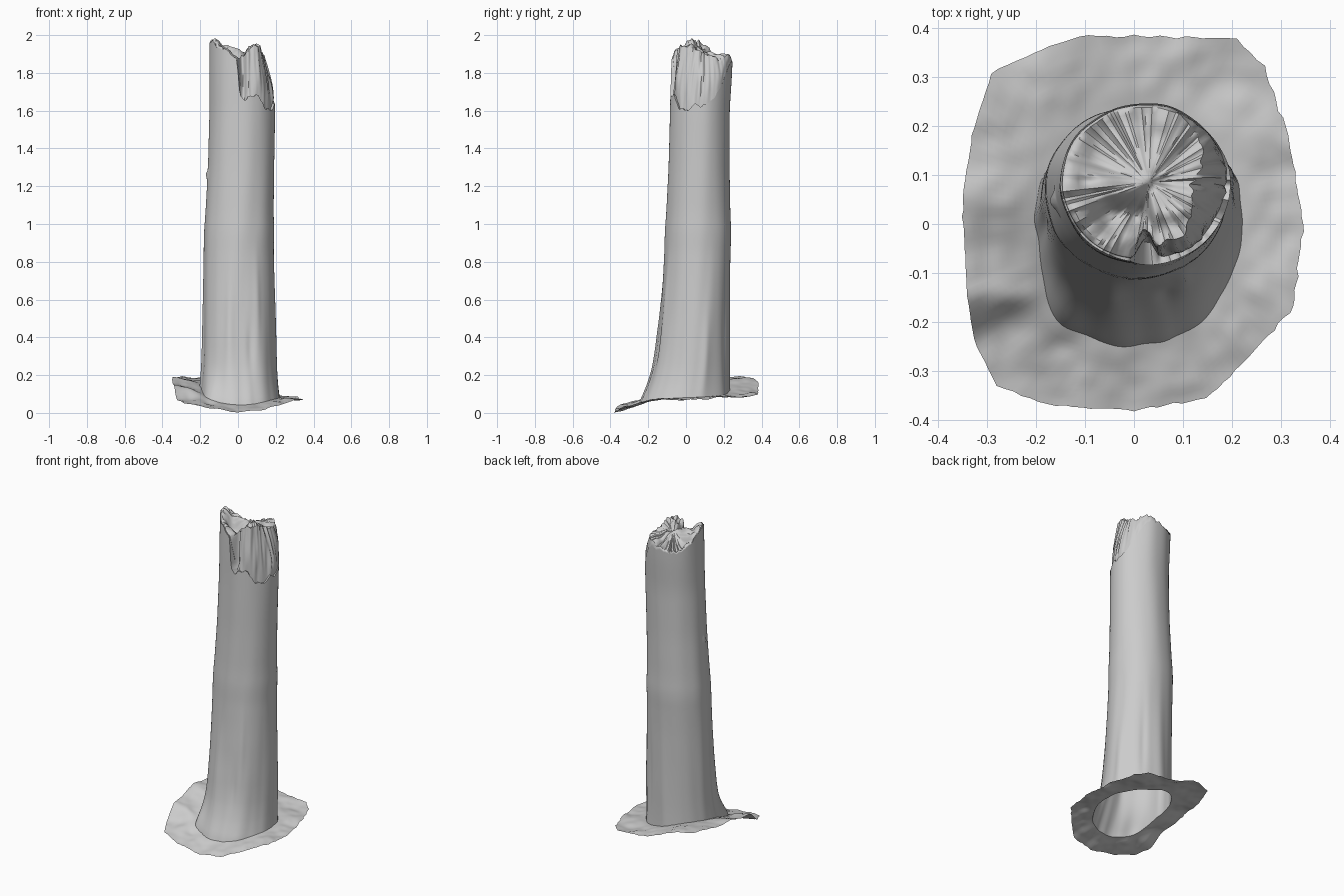
import bpy, math
from math import sin, cos, pi, exp
from mathutils import Vector, noise

N = 144  # points around every ring


def lerp_table(table, x):
    for a, b in zip(table, table[1:]):
        if x <= b[0]:
            t = max(0.0, (x - a[0]) / (b[0] - a[0]))
            return [p + (q - p) * t for p, q in zip(a[1:], b[1:])]
    return list(table[-1][1:])


def around(table, deg):
    deg %= 360
    return lerp_table(table + [(360,) + tuple(table[0][1:])], deg)


def fuzz(x, y, z):
    return noise.noise(Vector((x, y, z)))


def bump(dx, dy):
    return exp(-(dx * dx + dy * dy))


def adiff(a, b):
    return (a - b + 180) % 360 - 180


def loft(name, rings, tip=None):
    """Skin closed rings; optionally close the last ring with a tip point."""
    verts = [p for r in rings for p in r]
    faces = []
    for k in range(len(rings) - 1):
        for i in range(N):
            j = (i + 1) % N
            faces.append((k * N + i, k * N + j, (k + 1) * N + j, (k + 1) * N + i))
    if tip:
        verts.append(tip)
        b = (len(rings) - 1) * N
        faces += [(b + i, b + (i + 1) % N, len(verts) - 1) for i in range(N)]
    me = bpy.data.meshes.new(name)
    me.from_pydata(verts, [], faces)
    ob = bpy.data.objects.new(name, me)
    bpy.context.collection.objects.link(ob)
    bpy.context.view_layer.objects.active = ob
    ob.select_set(True)
    bpy.ops.object.shade_smooth_by_angle(angle=math.radians(50))
    ob.select_set(False)
    return ob


# trunk profile: z, left x, right x, front y, back y
PROFILE = [(0.03, -.215, .23, -.26, .235), (0.1, -.205, .218, -.225, .232),
           (0.2, -.195, .207, -.187, .23), (0.3, -.19, .203, -.165, .23),
           (0.5, -.187, .198, -.139, .23), (0.7, -.184, .193, -.122, .232),
           (0.88, -.182, .19, -.112, .237), (0.95, -.182, .194, -.112, .241),
           (1.05, -.174, .19, -.104, .235), (1.3, -.159, .191, -.092, .23),
           (1.6, -.149, .195, -.083, .232), (1.8, -.15, .195, -.08, .245),
           (2.0, -.15, .195, -.075, .25)]

# ground edge: angle, x, y, z
EDGE = [(0, .345, 0, .07), (30, .315, .18, .08), (50, .265, .32, .09), (60, .21, .378, .09),
        (90, 0, .383, .12), (105, -.11, .383, .16), (118, -.19, .355, .18),
        (132, -.29, .31, .19), (150, -.33, .18, .185), (172, -.35, .05, .18),
        (203, -.34, -.15, .14), (216, -.325, -.24, .07), (230, -.28, -.33, .05),
        (246, -.17, -.37, .03), (270, 0, -.38, .004), (293, .15, -.355, .02),
        (312, .24, -.265, .05), (332, .325, -.17, .07)]

# broken rim: angle, outer rim z, ledge depth, inner shard z, inner shard inset
RIM = [(0, 1.62, .012, 1.91, .075), (12, 1.64, .008, 1.90, .06), (25, 1.66, .004, 1.89, .04),
       (45, 1.75, .002, 1.87, .02), (62, 1.84, .003, 1.90, .01), (75, 1.86, .003, 1.89, .01),
       (100, 1.85, .003, 1.86, .008), (130, 1.84, .003, 1.85, .008),
       (155, 1.89, .003, 1.90, .01), (175, 1.945, .004, 1.95, .012),
       (205, 1.975, .004, 1.985, .015), (220, 1.93, .005, 1.94, .015),
       (240, 1.925, .005, 1.93, .018), (254, 1.885, .006, 1.88, .02),
       (261, 1.87, .008, 1.88, .03), (266, 1.67, .05, 1.88, .07), (275, 1.655, .05, 1.89, .07),
       (281, 1.68, .015, 1.93, .04), (300, 1.68, .012, 1.945, .035),
       (315, 1.61, .012, 1.94, .045), (335, 1.60, .014, 1.93, .065), (350, 1.64, .012, 1.92, .075)]


def trunk_point(deg, z, inset=0.0):
    # average neighbouring profile samples so the silhouette bends softly
    s = [lerp_table(PROFILE, z + d) for d in (-.04, 0, .04)]
    x0, x1, y0, y1 = [sum(v) / 3 for v in zip(*s)]
    a = math.radians(deg)
    c, sn = cos(a), sin(a)
    low = max(0.0, 1 - z / 1.0)
    f = 1 + .022 * fuzz(c * 2, sn * 2, z * 1.5) + .05 * low * fuzz(c * 3.2, sn * 3.2, z * 1.1 + 7)
    # bark furrows, a root swelling and a small knot
    for ang, zc, w, h, amt in ((255, .45, 6, .25, .035), (288, .35, 6, .13, -.04),
                               (300, .6, 5, .2, .025), (20, .3, 6, .22, .035),
                               (60, .4, 6, .25, -.035), (190, .3, 6, .25, -.03),
                               (188, 1.26, 6, .02, .07), (228, .08, 14, .1, .12)):
        f += amt * bump(adiff(deg, ang) / w, (z - zc) / h)
    rx, ry = (x1 - x0) / 2, (y1 - y0) / 2
    k = f - inset / .172
    return ((x0 + x1) / 2 + rx * k * c, (y0 + y1) / 2 + ry * k * sn, z)


def base_z(deg):
    return .03 + .7 * sum(around(EDGE, deg + d)[2] for d in (-24, -12, 0, 12, 24)) / 5


ANG = [360 * i / N for i in range(N)]


def rim(deg):
    r, d, t, i = around(RIM, deg)
    j = .018 * fuzz(deg * .11, 3, 1) + .012 * fuzz(deg * .3, 9, 4)
    return r + j * .7, d, max(r + j * .7 + .004, t + j), i


# ground: sheet of earth from ragged edge in to the foot of the trunk
rings = []
for k in range(15):
    t = k / 14
    ring = []
    for d in ANG:
        ex, ey, ez = around(EDGE, d)
        w = 1 + .015 * fuzz(d * .25, 5, 2)
        b = trunk_point(d, base_z(d))
        x, y = ex * w + (b[0] - ex * w) * t, ey * w + (b[1] - ey * w) * t
        z = ez + (b[2] - ez) * t ** 1.4
        fade = 1 - t ** 3
        z += fade * (.014 * fuzz(x * 9, y * 9, 1) + .006 * fuzz(x * 22, y * 22, 5))
        z += fade * (.025 * bump((x + .22) / .07, (y + .15) / .03) - .02 * bump((x + .15) / .03, (y + .24) / .03))
        ring.append((x, y, max(0, z)))
    rings.append(ring)
loft("ground", rings)

# trunk: hollow bark tube from the foot up to the broken rim
M = 70
rings = []
for k in range(M + 1):
    t = (k / M) ** 1.1
    rings.append([trunk_point(d, base_z(d) + (rim(d)[0] - base_z(d)) * t) for d in ANG])
loft("trunk", rings)

# broken top: ledge, splintered inner wall, then the rough break surface
rings = [rings[-1]]
rings.append([trunk_point(d, rim(d)[0] - .004, rim(d)[1]) for d in ANG])
for k in range(1, 9):
    t = k / 8
    ring = []
    for d in ANG:
        r, dep, top, ins = rim(d)
        grain = .012 * fuzz(d * .12, t * 1.5, 8) * min(1, (top - r) * 6)
        ring.append(trunk_point(d, r + (top - r) * t, dep + (ins - dep) * t ** 1.8 + grain))
    rings.append(ring)
edge = rings[-1]
tip = (.03, .085, 1.91)
for k in range(1, 14):
    t = k / 14
    ring = []
    for p in edge:
        x, y = p[0] + (tip[0] - p[0]) * t, p[1] + (tip[1] - p[1]) * t
        s = t * t * (3 - 2 * t)
        z = p[2] + (tip[2] - p[2]) * s
        m = min(1, t * 4)
        z -= m * (.07 * bump((x + .04) / .07, (y - .01) / .04) + .03 * bump((x + .07) / .06, (y - .14) / .07))
        z += m * (.03 * fuzz(x * 20, y * 20, 2) * (1.3 if y < .1 else .5))
        ring.append((x, y, min(z, 2.0)))
    rings.append(ring)
loft("broken_top", rings, tip)
